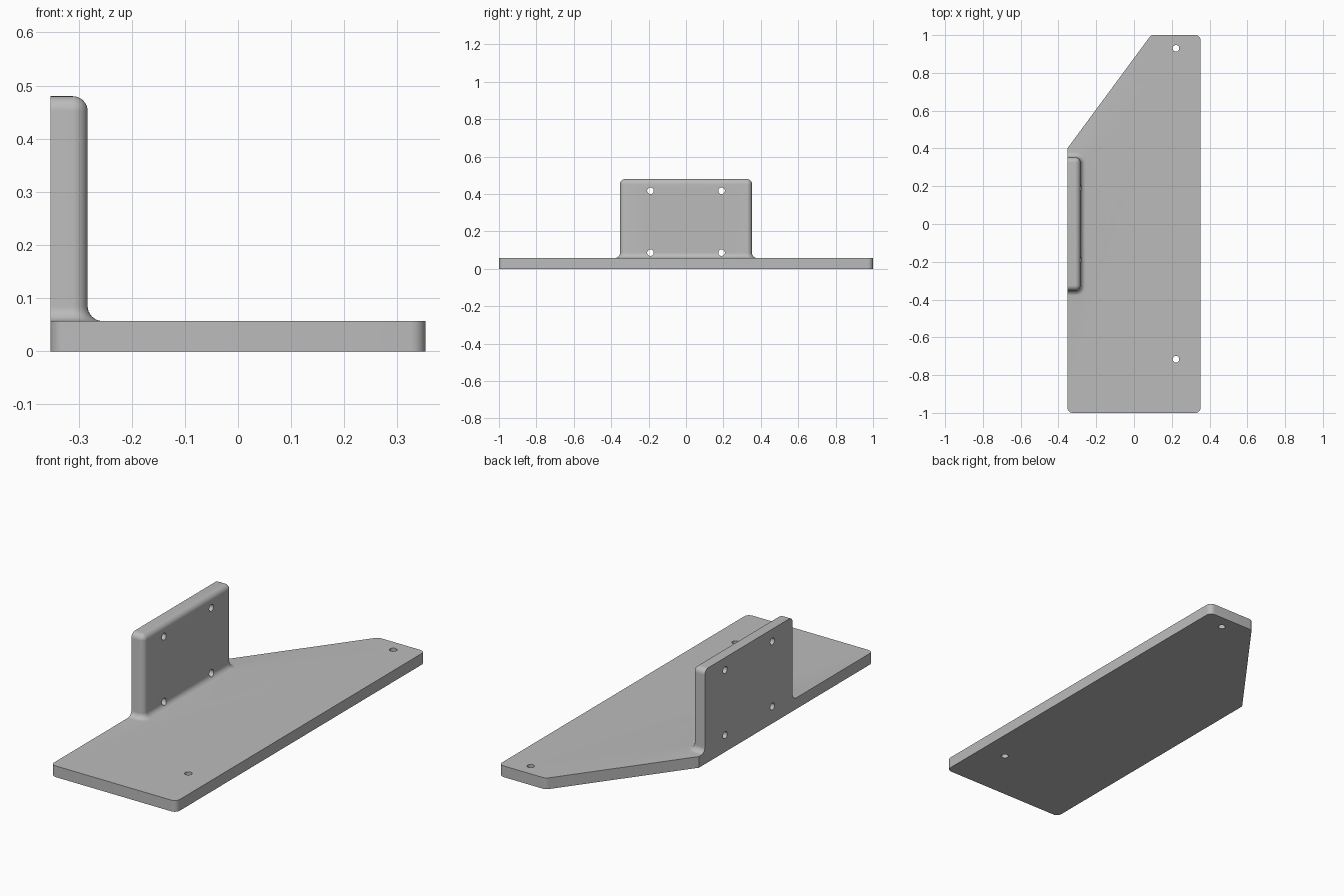
import bpy
import bmesh
from math import sin, cos, pi
from mathutils import Vector, Matrix

if "Cube" in bpy.data.objects:
    bpy.data.objects.remove(bpy.data.objects["Cube"])

HALF_W = 0.353      # half width of the base
BASE_T = 0.057      # base thickness
WALL_IN = -0.283    # inner face of the upright plate
WALL_Y = 0.353      # half length of the upright plate
TOP = 0.48
R = 0.028           # rounding radius
HOLE_R = 0.0175
STEPS = 8

grey = bpy.data.materials.new("plain grey")
grey.use_nodes = True
grey.diffuse_color = (0.5, 0.5, 0.5, 1)
grey.node_tree.nodes["Principled BSDF"].inputs["Base Color"].default_value = (0.5, 0.5, 0.5, 1)


def loft(name, sections):
    """Closed solid through equal-length loops of points."""
    bm = bmesh.new()
    loops = [[bm.verts.new(p) for p in s] for s in sections]
    for a, b in zip(loops, loops[1:]):
        for i in range(len(a)):
            j = (i + 1) % len(a)
            bm.faces.new((a[i], a[j], b[j], b[i]))
    bm.faces.new(loops[0][::-1])
    bm.faces.new(loops[-1])
    bmesh.ops.remove_doubles(bm, verts=bm.verts, dist=1e-5)
    bmesh.ops.recalc_face_normals(bm, faces=bm.faces)
    return add_object(name, bm)


def add_object(name, bm):
    mesh = bpy.data.meshes.new(name)
    bm.to_mesh(mesh)
    bm.free()
    mesh.materials.append(grey)
    obj = bpy.data.objects.new(name, mesh)
    bpy.context.collection.objects.link(obj)
    return obj


def rounded(corners):
    """Outline with each (x, y, radius) corner replaced by an arc."""
    out = []
    for i, (x, y, r) in enumerate(corners):
        p = Vector((x, y))
        if r == 0:
            out.append(p)
            continue
        u = (Vector(corners[i - 1][:2]) - p).normalized()
        v = (Vector(corners[(i + 1) % len(corners)][:2]) - p).normalized()
        half = u.angle(v) / 2
        centre = p + (u + v).normalized() * (r / sin(half))
        sweep = pi - 2 * half
        start = p + u * (r * cos(half) / sin(half)) - centre
        for k in range(STEPS + 1):
            out.append(centre + Matrix.Rotation(sweep * k / STEPS, 2) @ start)
    return out


# Base plate with one slanted side
outline = rounded([(-HALF_W, -1, R), (HALF_W, -1, R), (HALF_W, 1, R),
                   (0.09, 1, R), (-HALF_W, 0.4, 0)])
bracket = loft("mounting_bracket", [[(p.x, p.y, z) for p in outline]
                                    for z in (0, BASE_T)])


def wall_section(z, d):
    """Plan of the upright plate, grown outward by d, flush at the back."""
    pts = [(-HALF_W, -WALL_Y - d, z)]
    for side, first in ((-1, -pi / 2), (1, 0)):
        for k in range(STEPS + 1):
            a = first + pi / 2 * k / STEPS
            pts.append((WALL_IN - R + (R + d) * cos(a),
                        side * (WALL_Y - R) + (R + d) * sin(a), z))
    return pts + [(-HALF_W, WALL_Y + d, z)]


# Upright plate: flared foot, straight body, rounded top
angles = [pi / 2 * k / STEPS for k in range(STEPS + 1)]
levels = [(BASE_T / 2, R)]
levels += [(BASE_T + R - R * cos(a), R - R * sin(a)) for a in angles]
levels += [(TOP - R + R * sin(a), R * (cos(a) - 1) * 0.999) for a in angles]
wall = loft("upright_plate", [wall_section(z, d) for z, d in levels])


def drill(centre, axis):
    """Cylinder cutter along an axis."""
    bm = bmesh.new()
    turn = Vector((0, 0, 1)).rotation_difference(Vector(axis)).to_matrix().to_4x4()
    bmesh.ops.create_cone(bm, cap_ends=True, segments=32, radius1=HOLE_R,
                          radius2=HOLE_R, depth=0.2,
                          matrix=Matrix.Translation(centre) @ turn)
    return add_object("hole_cutter", bm)


def combine(tool, operation):
    mod = bracket.modifiers.new(operation, "BOOLEAN")
    mod.operation = operation
    mod.solver = "EXACT"
    mod.object = tool
    bpy.ops.object.modifier_apply(modifier=mod.name)
    bpy.data.objects.remove(tool)


bpy.ops.object.select_all(action="DESELECT")
bpy.context.view_layer.objects.active = bracket
bracket.select_set(True)
combine(wall, "UNION")

# Screw holes in the base and the upright
for y in (-0.716, 0.93):
    combine(drill((0.222, y, BASE_T / 2), (0, 0, 1)), "DIFFERENCE")
for y in (-0.19, 0.19):
    for z in (0.086, 0.417):
        combine(drill((-0.318, y, z), (1, 0, 0)), "DIFFERENCE")

bpy.ops.object.shade_smooth_by_angle(angle=pi / 6)
